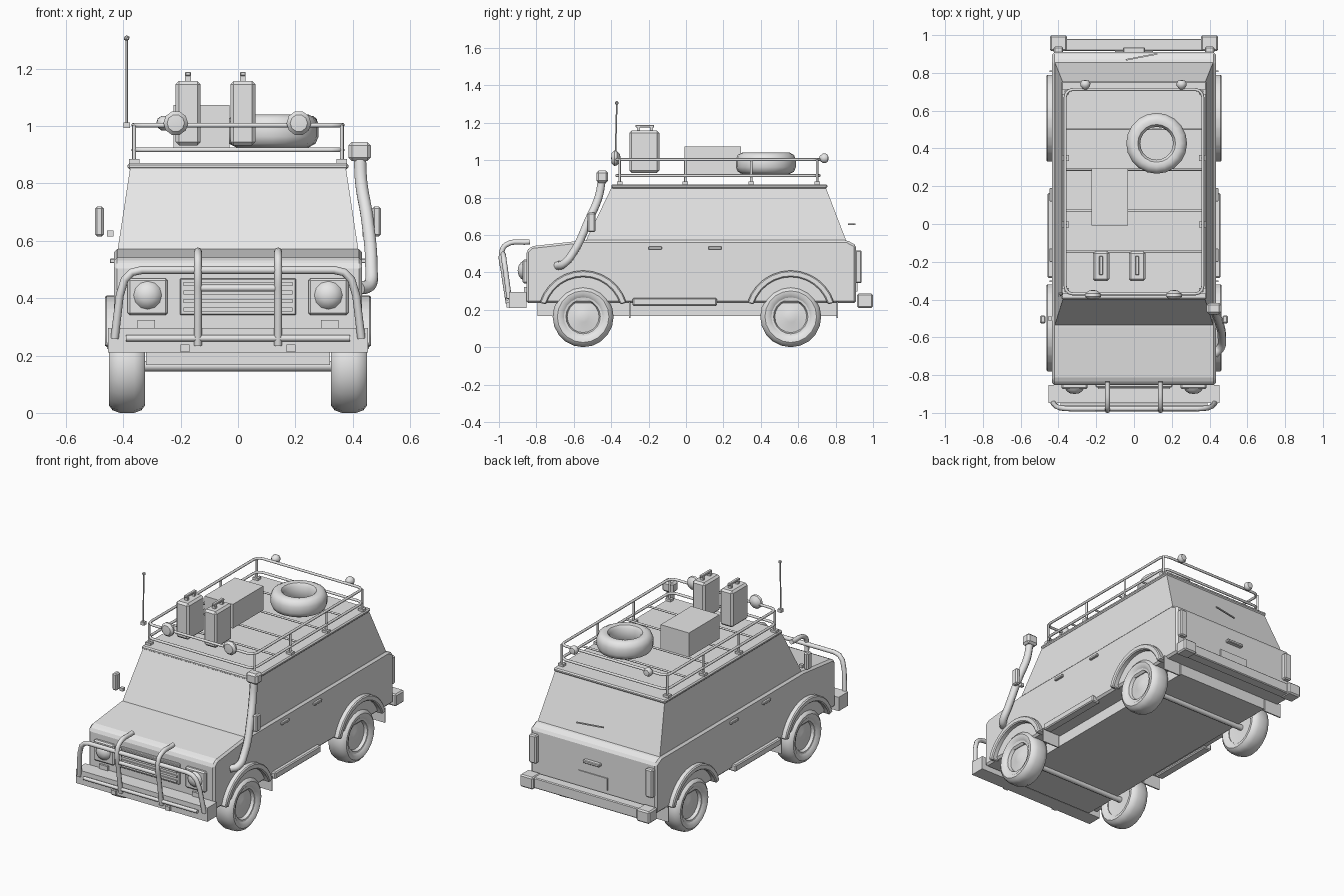
import bpy, bmesh, math
from mathutils import Vector, Matrix

cube = bpy.data.objects.get("Cube")
if cube:
    bpy.data.objects.remove(cube, do_unlink=True)

GREY = bpy.data.materials.new("plain_grey")
GREY.use_nodes = True
GREY.diffuse_color = (0.8, 0.8, 0.8, 1)
GREY.node_tree.nodes["Principled BSDF"].inputs["Base Color"].default_value = (0.8, 0.8, 0.8, 1)


def select(ob):
    bpy.ops.object.select_all(action='DESELECT')
    ob.select_set(True)
    bpy.context.view_layer.objects.active = ob


def finish(name, bm, bevel=0, smooth=False):
    bmesh.ops.recalc_face_normals(bm, faces=bm.faces)
    if bevel:
        bmesh.ops.bevel(bm, geom=bm.edges[:], offset=bevel, segments=1, affect='EDGES')
    me = bpy.data.meshes.new(name)
    bm.to_mesh(me)
    bm.free()
    me.materials.append(GREY)
    ob = bpy.data.objects.new(name, me)
    bpy.context.collection.objects.link(ob)
    if smooth:
        select(ob)
        bpy.ops.object.shade_smooth_by_angle(angle=math.radians(40))
    return ob


def box(name, centre, size, bevel=0, turn=0):
    bm = bmesh.new()
    bmesh.ops.create_cube(bm, size=1)
    bmesh.ops.scale(bm, vec=size, verts=bm.verts)
    bmesh.ops.rotate(bm, matrix=Matrix.Rotation(turn, 3, 'Z'), verts=bm.verts)
    bmesh.ops.translate(bm, vec=centre, verts=bm.verts)
    return finish(name, bm, bevel)


def prism(name, outline, x0, x1, bevel=0, smooth=False):
    """Side outline (y, z) extruded across x."""
    bm = bmesh.new()
    face = bm.faces.new([bm.verts.new((x0, y, z)) for y, z in outline])
    out = bmesh.ops.extrude_face_region(bm, geom=[face])
    moved = [v for v in out["geom"] if isinstance(v, bmesh.types.BMVert)]
    bmesh.ops.translate(bm, vec=(x1 - x0, 0, 0), verts=moved)
    return finish(name, bm, bevel, smooth)


def lathe(name, profile, centre, axis, closed=False, sides=20):
    """Profile (radius, height) spun round an axis through centre."""
    bm = bmesh.new()
    vs = [bm.verts.new((r, 0, h)) for r, h in profile]
    pairs = list(zip(vs, vs[1:])) + ([(vs[-1], vs[0])] if closed else [])
    edges = [bm.edges.new(p) for p in pairs]
    bmesh.ops.spin(bm, geom=vs + edges, cent=(0, 0, 0), axis=(0, 0, 1),
                   angle=math.tau, steps=sides)
    bmesh.ops.remove_doubles(bm, verts=bm.verts, dist=0.0005)
    q = Vector((0, 0, 1)).rotation_difference(Vector(axis))
    bmesh.ops.transform(bm, matrix=Matrix.Translation(centre) @ q.to_matrix().to_4x4(), verts=bm.verts)
    return finish(name, bm, smooth=True)


def tube(name, points, radius, closed=False, curved=False):
    cu = bpy.data.curves.new(name, 'CURVE')
    cu.dimensions = '3D'
    cu.bevel_depth, cu.bevel_resolution, cu.use_fill_caps = radius, 2, True
    cu.resolution_u = 5
    sp = cu.splines.new('BEZIER' if curved else 'POLY')
    dots = sp.bezier_points if curved else sp.points
    dots.add(len(points) - 1)
    for d, p in zip(dots, points):
        d.co = p if curved else (*p, 1)
        if curved:
            d.handle_left_type = d.handle_right_type = 'AUTO'
    sp.use_cyclic_u = closed
    cu.materials.append(GREY)
    ob = bpy.data.objects.new(name, cu)
    bpy.context.collection.objects.link(ob)
    select(ob)
    bpy.ops.object.convert(target='MESH')
    bpy.ops.object.shade_smooth_by_angle(angle=math.radians(50))
    return ob


SIDES = ((1, "left"), (-1, "right"))
AXLES = ((-0.55, "front"), (0.56, "rear"))

# Lower body with sloping bonnet, tapered cabin, roof lip
prism("lower_body", [(-0.853, 0.235), (-0.853, 0.515), (-0.825, 0.54), (-0.535, 0.572),
                     (0.86, 0.572), (0.91, 0.545), (0.91, 0.235)], -0.433, 0.433, 0.012)
bm = bmesh.new()
bmesh.ops.create_cube(bm, size=1)
for v in bm.verts:
    top, back = v.co.z > 0, v.co.y > 0
    v.co = (math.copysign(0.375 if top else 0.421, v.co.x),
            (0.745 if back else -0.395) if top else (0.86 if back else -0.54),
            0.86 if top else 0.56)
finish("cabin", bm)
box("roof_lip", (0, 0.178, 0.86), (0.77, 1.155, 0.022), 0.007)

# Chassis and bumpers
box("chassis", (0, 0.008, 0.202), (0.64, 1.605, 0.07))
box("front_bumper", (0, -0.9, 0.253), (0.905, 0.093, 0.086))
box("rear_bumper", (0, 0.948, 0.248), (0.84, 0.065, 0.066), 0.005)

# Wheels, axles, arches and mud flaps
TYRE = [(0.1, -0.045), (0.118, -0.06), (0.138, -0.062), (0.154, -0.05), (0.163, -0.025),
        (0.163, 0.025), (0.154, 0.05), (0.138, 0.062), (0.118, 0.06), (0.1, 0.045)]
RIM = [(0.104, 0.048), (0.092, 0.046), (0.085, 0.028), (0.03, 0.036), (0, 0.044)]
for y, end in AXLES:
    tube(end + "_axle", [(-0.36, y, 0.163), (0.36, y, 0.163)], 0.018)
    for s, side in SIDES:
        label = end + "_" + side
        hub = (s * 0.387, y, 0.163)
        lathe(label + "_tyre", TYRE, hub, (s, 0, 0), closed=True)
        lathe(label + "_rim", RIM, hub, (s, 0, 0))
        lathe(label + "_wheel_back", [(0.104, -0.04), (0, -0.03)], hub, (s, 0, 0))
        angles = [math.radians(17 + 146 * i / 12) for i in range(13)]
        ring = [(r * math.cos(a), r * math.sin(a)) for r, seq in
                ((0.243, angles), (0.208, angles[::-1])) for a in seq]
        prism(label + "_arch", [(y + u, 0.167 + w) for u, w in ring],
              s * 0.41, s * 0.464, 0.006, True)
        box(label + "_mud_flap", (s * 0.387, y + 0.248, 0.2), (0.12, 0.008, 0.09))

# Per-side fittings
for s, side in SIDES:
    box(side + "_side_step", (s * 0.43, -0.06, 0.242), (0.055, 0.45, 0.042), 0.006)
    for y in (-0.165, 0.155):
        box(side + "_door_handle", (s * 0.438, y, 0.53), (0.018, 0.072, 0.016), 0.003)
    box(side + "_mirror", (s * 0.483, -0.505, 0.667), (0.03, 0.042, 0.105), 0.007)
    box(side + "_mirror_arm", (s * 0.445, -0.5, 0.625), (0.022, 0.02, 0.02))
    box(side + "_lamp_frame", (s * 0.315, -0.858, 0.405), (0.14, 0.03, 0.128), 0.008)
    lathe(side + "_headlamp", [(0, 0.032), (0.025, 0.028), (0.043, 0.015), (0.052, 0)],
          (s * 0.315, -0.868, 0.41), (0, -1, 0), sides=12)
    box(side + "_indicator", (s * 0.32, -0.855, 0.308), (0.06, 0.02, 0.03))
    box(side + "_tow_hook", (s * 0.185, -0.945, 0.226), (0.032, 0.03, 0.026))
    box(side + "_tail_lamp", (s * 0.4, 0.922, 0.43), (0.05, 0.035, 0.175), 0.007)
    box(side + "_bumper_cap", (s * 0.4, 0.957, 0.248), (0.09, 0.084, 0.076), 0.008)

# Grille
box("grille_panel", (0, -0.855, 0.405), (0.405, 0.02, 0.128), 0.004)
for i in range(4):
    box("grille_slat", (0, -0.867, 0.36 + 0.03 * i), (0.38, 0.012, 0.014))

# Bull bar
for x in (-0.14, 0.14):
    tube("bull_bar_upright", [(x, -0.95, 0.235), (x, -0.975, 0.4), (x, -0.986, 0.5),
                              (x, -0.965, 0.545), (x, -0.835, 0.563)], 0.014, curved=True)
half = [(0.43, -0.945, 0.26), (0.412, -0.965, 0.41), (0.395, -0.973, 0.465),
        (0.37, -0.976, 0.49), (0.335, -0.978, 0.498)]
tube("bull_bar_hoop", [(-x, y, z) for x, y, z in half] + half[::-1], 0.014)
tube("bull_bar_middle", [(-0.14, -0.978, 0.435), (0.14, -0.978, 0.435)], 0.012)
tube("bull_bar_lower", [(-0.39, -0.955, 0.26), (0.39, -0.955, 0.26)], 0.011)

# Rear door details
box("rear_handle", (0, 0.92, 0.445), (0.19 * 0.6, 0.03, 0.018), 0.004)
box("number_plate", (0, 0.912, 0.335), (0.2, 0.008, 0.075))
box("rear_wiper", (0.04, 0.885, 0.657), (0.17, 0.008, 0.007), turn=0.19)

# Snorkel
tube("snorkel_pipe", [(0.425, -0.69, 0.435), (0.458, -0.655, 0.445), (0.465, -0.6, 0.51),
                      (0.45, -0.52, 0.68), (0.43, -0.468, 0.8), (0.425, -0.45, 0.89)],
     0.023, curved=True)
box("snorkel_head", (0.424, -0.448, 0.911), (0.078, 0.062, 0.066), 0.012)

# Roof rack: two rounded rails, posts with feet, cross slats
def rail(z, hx=0.364, y0=-0.37, y1=0.712, r=0.04):
    pts = []
    for k, (cx, cy) in enumerate(((hx - r, y1 - r), (r - hx, y1 - r), (r - hx, y0 + r), (hx - r, y0 + r))):
        for i in range(4):
            a = math.radians(90 * k + 30 * i)
            pts.append((cx + r * math.cos(a), cy + r * math.sin(a), z))
    return pts

for z in (0.917, 1.003):
    tube("rack_rail", rail(z), 0.008, closed=True)
for i in range(4):
    y = -0.355 + 0.352 * i
    for s, side in SIDES:
        tube("rack_post_" + side, [(s * 0.362, y, 0.87), (s * 0.362, y, 1.003)], 0.007)
        box("rack_foot_" + side, (s * 0.362, y, 0.877), (0.036, 0.03, 0.016))
    y = -0.145 + 0.216 * i
    tube("rack_slat", [(-0.364, y, 0.915), (0.364, y, 0.915)], 0.006)

# Rack lamps, front and rear
LAMP = [(0, 0.025), (0.7, 0.022), (1, 0.008), (0.95, -0.006), (0.5, -0.022), (0, -0.026)]
for x, y, r, way, end in ((-0.217, -0.375, 0.043, -1, "front"), (0.212, -0.375, 0.043, -1, "front"),
                          (-0.258, 0.737, 0.027, 1, "rear"), (0.252, 0.737, 0.027, 1, "rear")):
    lathe(end + "_rack_lamp", [(k * r, h) for k, h in LAMP], (x, y, 1.01), (0, way, 0), sides=10)

# Luggage
for x in (-0.174, 0.017):
    box("fuel_can", (x, -0.223, 1.045), (0.088, 0.16, 0.225), 0.012)
    for y in (-0.255, -0.185):
        box("can_handle_leg", (x, y, 1.166), (0.02, 0.016, 0.03))
    box("can_handle", (x, -0.22, 1.182), (0.02, 0.1, 0.014), 0.003)
box("crate", (-0.128, 0.143, 0.998), (0.195, 0.3, 0.15))
lathe("spare_tyre", [(0.087, -0.035), (0.1, -0.053), (0.125, -0.058), (0.15, -0.045), (0.161, -0.02),
                     (0.161, 0.02), (0.15, 0.045), (0.125, 0.058), (0.1, 0.053), (0.087, 0.035)],
      (0.12, 0.427, 0.983), (0, 0, 1), closed=True)

# Aerial
box("aerial_base", (-0.388, -0.375, 1.003), (0.024, 0.024, 0.02))
tube("aerial", [(-0.388, -0.378, 1.0), (-0.388, -0.37, 1.305)], 0.004)
bm = bmesh.new()
bmesh.ops.create_icosphere(bm, subdivisions=1, radius=0.011)
bmesh.ops.translate(bm, vec=(-0.388, -0.37, 1.306), verts=bm.verts)
finish("aerial_tip", bm)
